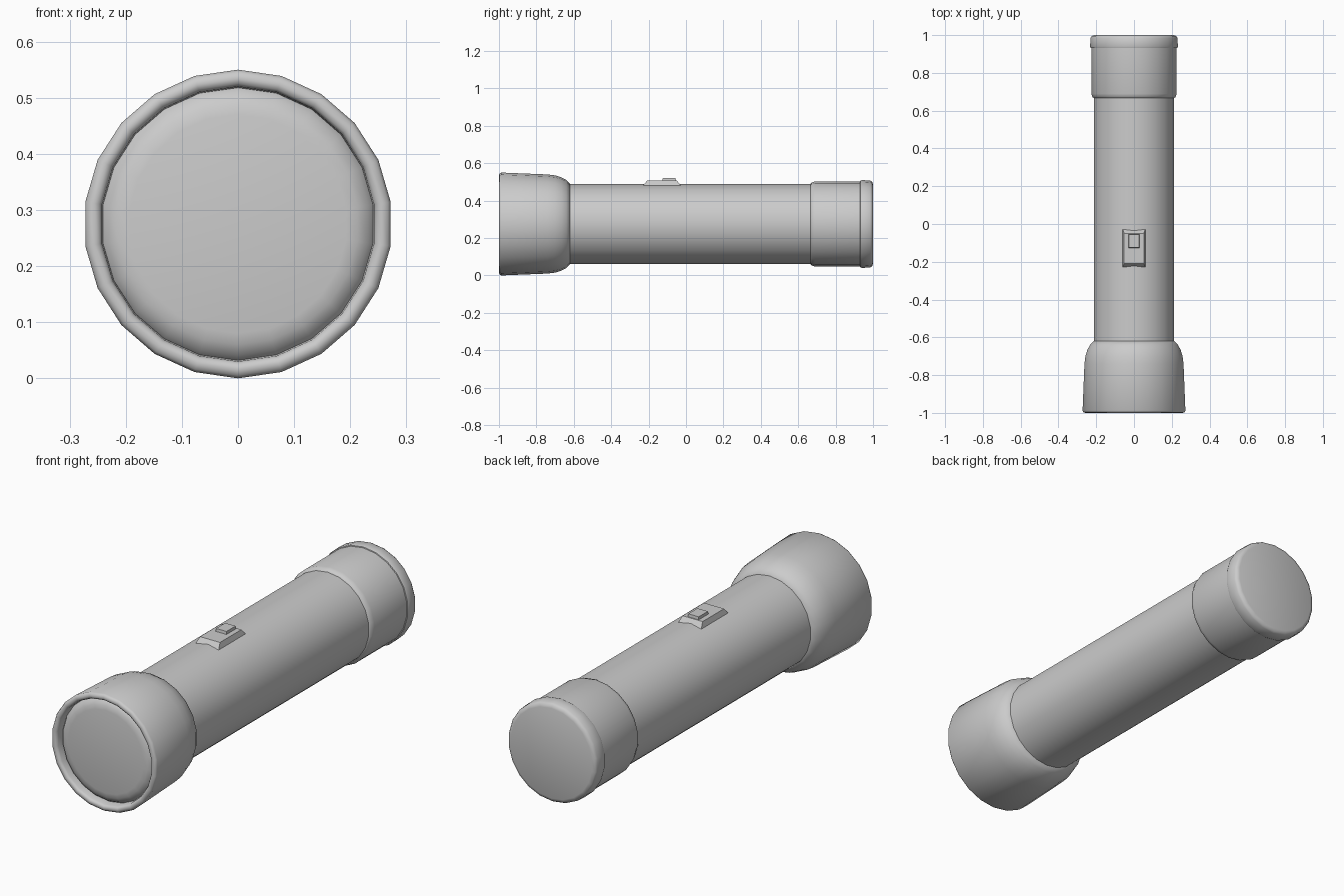
import bpy, bmesh, math

if "Cube" in bpy.data.objects:
    bpy.data.objects.remove(bpy.data.objects["Cube"])

SIDES = 22
AXIS_Z = 0.275


def finish(bm, name, angle):
    bmesh.ops.remove_doubles(bm, verts=bm.verts, dist=1e-5)
    bmesh.ops.recalc_face_normals(bm, faces=bm.faces)
    mesh = bpy.data.meshes.new(name)
    bm.to_mesh(mesh)
    bm.free()
    ob = bpy.data.objects.new(name, mesh)
    bpy.context.collection.objects.link(ob)
    bpy.ops.object.select_all(action='DESELECT')
    ob.select_set(True)
    bpy.context.view_layer.objects.active = ob
    bpy.ops.object.shade_smooth_by_angle(angle=math.radians(angle))
    return ob


def lathe(name, profile, angle=40):
    """Spin (y, radius) points about the long axis; radius 0 closes an end."""
    bm = bmesh.new()
    rings = []
    for y, r in profile:
        ring = []
        for i in range(SIDES):
            a = 2 * math.pi * i / SIDES
            ring.append(bm.verts.new((r * math.sin(a), y, AXIS_Z + r * math.cos(a))))
        rings.append(ring)
    for a, b in zip(rings, rings[1:]):
        for i in range(SIDES):
            j = (i + 1) % SIDES
            bm.faces.new((a[i], a[j], b[j], b[i]))
    for ring in (rings[0], rings[-1]):
        bm.faces.new(ring)
    return finish(bm, name, angle)


def tapered_box(name, half_x, y0, y1, z0, z1, inset_x, inset_y):
    bm = bmesh.new()
    bmesh.ops.create_cube(bm, size=1)
    for v in bm.verts:
        top = v.co.z > 0
        sx, sy = math.copysign(1, v.co.x), math.copysign(1, v.co.y)
        hx = half_x - (inset_x if top else 0)
        hy = (y1 - y0) / 2 - (inset_y if top else 0)
        v.co = (sx * hx, (y0 + y1) / 2 + sy * hy, z1 if top else z0)
    return finish(bm, name, 20)


# Flared head with rounded rim, the recessed domed lens closing its front
lathe("head_and_lens", [
    (-0.982, 0.195), (-0.978, 0.215), (-0.968, 0.234), (-0.955, 0.243),
    (-0.988, 0.245), (-0.997, 0.25), (-1.0, 0.259), (-0.997, 0.27),
    (-0.988, 0.275), (-0.74, 0.265), (-0.70, 0.26), (-0.665, 0.249),
    (-0.64, 0.235), (-0.62, 0.215)], 50)

# Straight barrel
lathe("barrel", [(-0.63, 0.215), (0.69, 0.215)])

# Rear collar with a chamfered front edge
lathe("rear_collar", [(0.665, 0.214), (0.672, 0.222), (0.69, 0.228), (0.94, 0.228)], 50)

# End cap with rounded edges
lathe("end_cap", [
    (0.93, 0.226), (0.932, 0.232), (0.94, 0.235), (0.985, 0.232),
    (0.995, 0.226), (1.0, 0.212)], 50)

# Switch plate and its slider
tapered_box("switch_plate", 0.06, -0.23, -0.027, 0.48, 0.507, 0.008, 0.022)
tapered_box("switch_button", 0.029, -0.127, -0.053, 0.50, 0.52, 0.002, 0.003)
